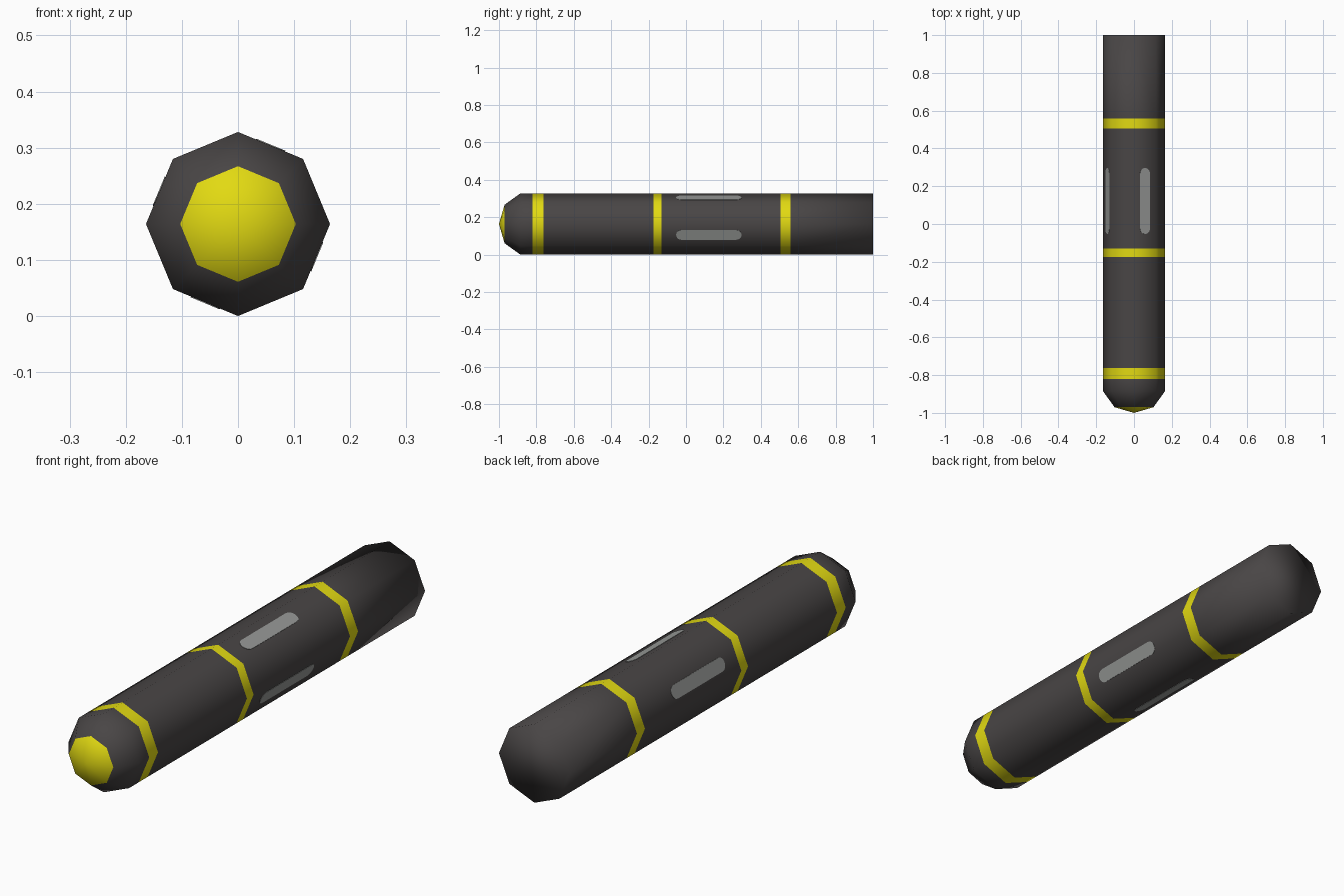
import bpy, bmesh, math
from mathutils import Matrix, Vector

if "Cube" in bpy.data.objects:
    bpy.data.objects.remove(bpy.data.objects["Cube"])

R, SIDES = 0.164, 8
CENTRE = Vector((0, 0, R))


def material(name, rgb):
    m = bpy.data.materials.new(name)
    m.diffuse_color = (*rgb, 1)
    m.use_nodes = True
    m.node_tree.nodes["Principled BSDF"].inputs["Base Color"].default_value = m.diffuse_color
    return m


dark = material("dark grey", (0.066, 0.060, 0.060))
yellow = material("yellow", (0.76, 0.70, 0.006))
grey = material("light grey", (0.31, 0.32, 0.31))


def add_object(name, bm, mats, smooth):
    bmesh.ops.recalc_face_normals(bm, faces=bm.faces)
    for f in bm.faces:
        f.smooth = smooth
    me = bpy.data.meshes.new(name)
    bm.to_mesh(me)
    bm.free()
    for m in mats:
        me.materials.append(m)
    ob = bpy.data.objects.new(name, me)
    bpy.context.collection.objects.link(ob)
    return ob


# Octagonal tube: (y, radius, is the section ahead of this ring yellow)
profile = [(-0.97, 0.103, 0), (-0.885, R, 0), (-0.82, R, 1), (-0.762, R, 0),
           (-0.175, R, 1), (-0.131, R, 0), (0.505, R, 1), (0.558, R, 0), (1.0, R, 0)]
bm = bmesh.new()
rings = []
for y, r, _ in profile:
    rings.append([bm.verts.new(CENTRE + Vector((r * math.cos(a), y, r * math.sin(a))))
                  for a in (math.tau * i / SIDES for i in range(SIDES))])
nose = bm.verts.new(CENTRE + Vector((0, -1, 0)))
for i in range(SIDES):
    j = (i + 1) % SIDES
    # Yellow nose tip
    bm.faces.new((nose, rings[0][i], rings[0][j])).material_index = 1
    # Body sections and yellow bands
    for k in range(len(rings) - 1):
        a, b = rings[k], rings[k + 1]
        bm.faces.new((a[i], a[j], b[j], b[i])).material_index = profile[k][2]
# Flat rear end
bm.faces.new(rings[-1])
add_object("tube_body", bm, [dark, yellow], True)

# Rounded slot plates on every other facet
HALF_W, Y0, Y1, THICK = 0.028, -0.053, 0.297, 0.0015
apothem = R * math.cos(math.pi / SIDES)
for n in range(4):
    bm = bmesh.new()
    outline = []
    for end, start in ((Y1, 0), (Y0, math.pi)):
        cy = end - HALF_W if end == Y1 else end + HALF_W
        for s in range(9):
            a = start + math.pi * s / 8
            outline.append(bm.verts.new((HALF_W * math.cos(a), cy + HALF_W * math.sin(a), apothem)))
    face = bm.faces.new(outline)
    out = bmesh.ops.extrude_face_region(bm, geom=[face])
    bmesh.ops.translate(bm, vec=(0, 0, THICK),
                        verts=[v for v in out["geom"] if isinstance(v, bmesh.types.BMVert)])
    turn = Matrix.Rotation(math.radians(22.5 + 90 * n), 4, 'Y')
    bm.transform(Matrix.Translation(CENTRE) @ turn)
    add_object(f"side_slot_{n + 1}", bm, [grey], False)
